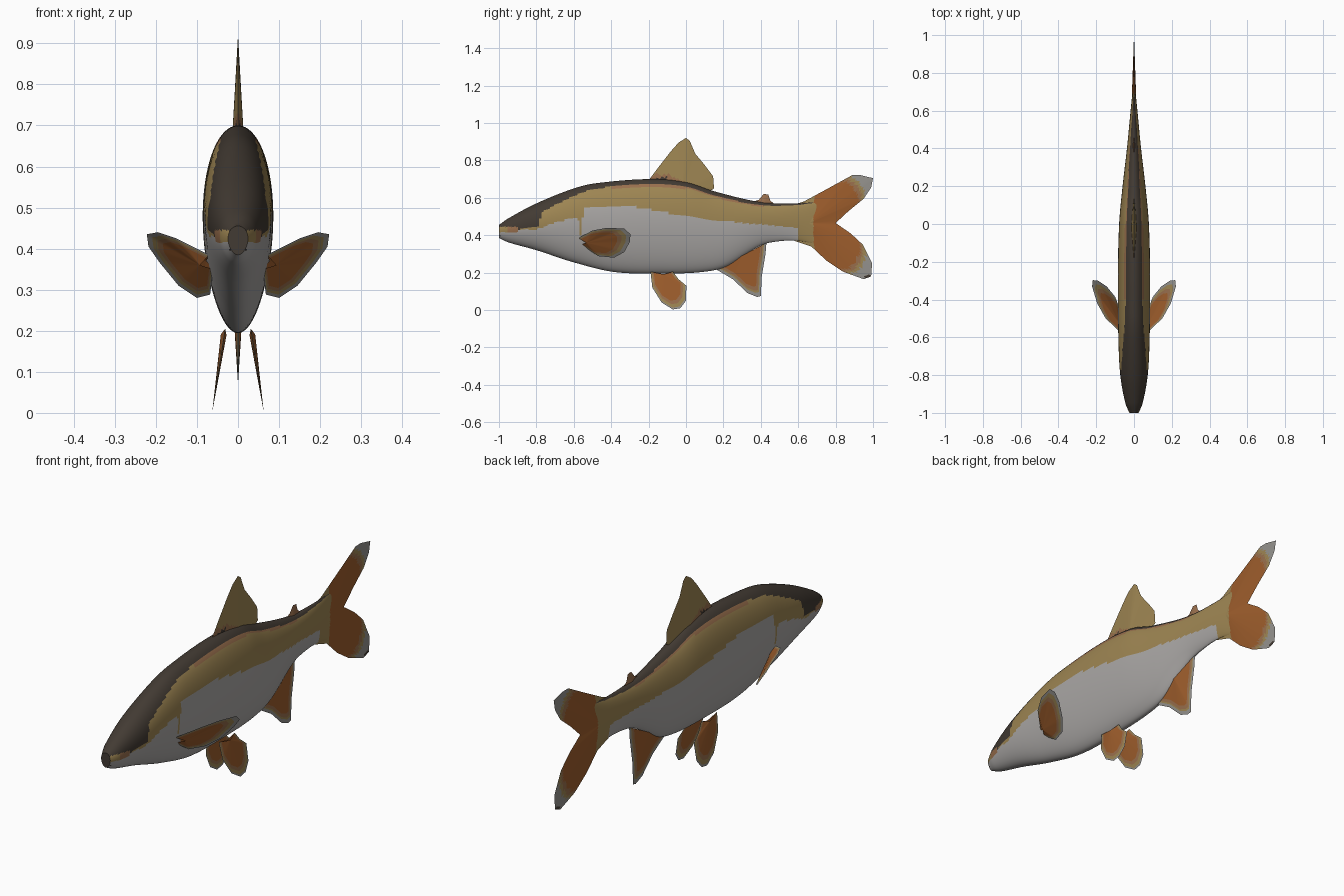
import bpy, bmesh, math
from mathutils import Vector

cube = bpy.data.objects.get("Cube")
if cube:
    bpy.data.objects.remove(cube)

# ---- flat colours ----
COLOURS = {
    "dark_back": (0.055, 0.043, 0.033),
    "ochre": (0.34, 0.235, 0.085),
    "silver_belly": (0.40, 0.385, 0.375),
    "fin_orange": (0.34, 0.11, 0.025),
    "tan": (0.32, 0.16, 0.075),
    "fin_grey": (0.30, 0.29, 0.27),
}
MATS = []
for name, rgb in COLOURS.items():
    m = bpy.data.materials.new(name)
    m.use_nodes = True
    m.diffuse_color = (*rgb, 1)
    bsdf = m.node_tree.nodes["Principled BSDF"]
    bsdf.inputs["Base Color"].default_value = (*rgb, 1)
    bsdf.inputs["Roughness"].default_value = 0.8
    MATS.append(m)
DARK, OCHRE, SILVER, ORANGE, TAN, GREY = range(6)


def sample(keys, y, smooth=False):
    """Value at y from (y, value) keys, straight or as a smooth curve."""
    if y <= keys[0][0]:
        return keys[0][1]
    for i in range(len(keys) - 1):
        (a, va), (b, vb) = keys[i], keys[i + 1]
        if y <= b:
            t = (y - a) / (b - a)
            if not smooth:
                return va + (vb - va) * t
            p, n = keys[max(i - 1, 0)], keys[min(i + 2, len(keys) - 1)]
            ta = (vb - p[1]) / (b - p[0]) * (b - a)
            tb = (n[1] - va) / (n[0] - a) * (b - a)
            return ((2*t**3 - 3*t*t + 1) * va + (t**3 - 2*t*t + t) * ta
                    + (3*t*t - 2*t**3) * vb + (t**3 - t*t) * tb)
    return keys[-1][1]


def finish(bm, name, angle):
    bmesh.ops.recalc_face_normals(bm, faces=bm.faces)
    me = bpy.data.meshes.new(name)
    bm.to_mesh(me)
    bm.free()
    for m in MATS:
        me.materials.append(m)
    ob = bpy.data.objects.new(name, me)
    bpy.context.collection.objects.link(ob)
    bpy.ops.object.select_all(action="DESELECT")
    ob.select_set(True)
    bpy.context.view_layer.objects.active = ob
    bpy.ops.object.shade_smooth_by_angle(angle=math.radians(angle))
    return ob


# ---- body: oval sections lofted from nose to tail root ----
TOP = [(-1, .455), (-.95, .49), (-.8, .57), (-.6, .65), (-.48, .678), (-.2, .70),
       (0, .685), (.15, .635), (.4, .577), (.6, .57), (.7, .58)]
BOTTOM = [(-1, .385), (-.95, .362), (-.8, .32), (-.6, .255), (-.38, .203), (-.1, .195),
          (.1, .205), (.22, .235), (.4, .345), (.5, .368), (.6, .37), (.7, .35)]
WIDTH = [(-1, .024), (-.95, .045), (-.8, .072), (-.6, .082), (-.3, .085),
         (0, .078), (.2, .06), (.4, .037), (.6, .018), (.7, .008)]
# Lower limit of the ochre band, with the gill edge dropping down
OCHRE_LOW = [(-1, .43), (-.8, .43), (-.72, .46), (-.6, .495), (-.575, .48), (-.572, .40),
             (-.556, .40), (-.55, .55), (-.3, .557), (-.1, .52), (.2, .475), (.6, .44)]
# Depth of the dark cap below the back line
CAP = [(-1, .03), (-.9, .09), (-.79, .125), (-.77, .06), (-.5, .028), (0, .028), (.4, .016), (.68, .005)]


def body_colour(c):
    x, y, z = abs(c.x), c.y, c.z
    depth = sample(TOP, y, True) - z
    cap = sample(CAP, y)
    if y < -.985 and x < .02 and .395 < z < .44:      # mouth
        return DARK
    if y < -.9 and .415 < z < .445:                   # lip
        return TAN if y > -.95 else OCHRE
    if depth < cap:
        return DARK
    if -.4 < y < .42 and depth < cap + (.016 if y < 0 else .008):
        return TAN
    if y > .6 or z > sample(OCHRE_LOW, y):
        return OCHRE
    return SILVER


RINGS, SIDES = 150, 96
bm = bmesh.new()
loops = []
for i in range(RINGS + 1):
    y = -1 + 1.7 * i / RINGS
    top, low, w = (sample(k, y, True) for k in (TOP, BOTTOM, WIDTH))
    ring = []
    for j in range(SIDES):
        a = math.tau * j / SIDES
        x = w * math.sin(a) * (1 + .14 * math.cos(a))
        ring.append(bm.verts.new((x, y, (top + low) / 2 + (top - low) / 2 * math.cos(a))))
    loops.append(ring)
for r, s in zip(loops, loops[1:]):
    for j in range(SIDES):
        k = (j + 1) % SIDES
        bm.faces.new((r[j], r[k], s[k], s[j]))
for ring, inset in ((loops[0], .6), (loops[-1], 0)):
    cap = bm.faces.new(ring)
    if inset:
        bmesh.ops.inset_region(bm, faces=[cap], thickness=.008)
for f in bm.faces:
    f.material_index = body_colour(f.calc_center_median())
finish(bm, "body", 40)


# ---- fins: lens-thin plates spreading from a root point ----
def bands(a, b, c):
    """Orange core, then tan, ochre and grey towards the rim."""
    return lambda s, p: ORANGE if s < a else TAN if s < b else OCHRE if s < c else GREY


def fin(name, root, outline, thick, colour, rings=20, split=4):
    root = Vector(root)
    pts = [Vector(p) for p in outline]
    normal = Vector()
    for p, q in zip(pts, pts[1:]):
        normal += (p - root).cross(q - root)
    normal.normalize()
    # Finer rim between the outline points
    rim = [p.lerp(q, k / split) for p, q in zip(pts, pts[1:]) for k in range(split)] + [pts[-1]]
    bm = bmesh.new()
    edge = [bm.verts.new(p) for p in rim]
    for side in (1, -1):
        centre = bm.verts.new(root + normal * thick * side)
        grid = []
        for i in range(1, rings):
            s = i / rings
            off = normal * thick * (1 - s) * side
            grid.append([bm.verts.new(root.lerp(p, s) + off) for p in rim])
        grid.append(edge)
        for j in range(len(rim) - 1):
            f = [bm.faces.new((centre, grid[0][j], grid[0][j + 1]))]
            for r, t in zip(grid, grid[1:]):
                f.append(bm.faces.new((r[j], t[j], t[j + 1], r[j + 1])))
            for i, face in enumerate(f):
                face.material_index = colour((i + .5) / rings, face.calc_center_median())
    return finish(bm, name, 50)


def flat(points):
    return [(0, y, z) for y, z in points]


def dorsal_colour(s, p):
    if p.y < -.1 and p.z < .69 + (p.y + .2) * .25:
        return DARK
    return TAN if p.z < .725 - max(p.y + .1, 0) * .45 else OCHRE


def tail_colour(s, p):
    if p.y < .68:
        return OCHRE
    if p.y > .95 and p.z < .185:
        return DARK
    r = math.hypot(p.y - .62, p.z - .45) + max(0, s - .8) * .12
    return ORANGE if r < .34 else TAN if r < .365 else OCHRE if r < .39 else GREY


fin("dorsal_fin", (0, -.02, .64),
    flat([(-.21, .68), (-.15, .76), (-.08, .85), (-.04, .895), (0, .92), (.02, .905),
          (.05, .835), (.1, .775), (.145, .715), (.15, .65), (.11, .625)]), .016, dorsal_colour)
fin("adipose_fin", (0, .41, .56),
    flat([(.35, .575), (.39, .59), (.415, .62), (.44, .618), (.45, .585), (.47, .57)]),
    .008, lambda s, p: TAN, 6, 2)
fin("tail_fin", (0, .66, .465),
    flat([(.58, .565), (.63, .58), (.75, .645), (.89, .722), (.93, .722), (1, .705), (.99, .655),
          (.95, .595), (.87, .53), (.8, .465), (.88, .41), (.945, .35), (.995, .25),
          (.99, .18), (.95, .165), (.84, .205), (.75, .265), (.67, .34), (.58, .37)]),
    .012, tail_colour, 28)
fin("anal_fin", (0, .30, .29),
    flat([(.14, .23), (.25, .165), (.33, .09), (.38, .07), (.4, .075), (.405, .18),
          (.425, .3), (.43, .36)]), .014, bands(.74, .83, .92))

# Paired fins
for sx, side in ((1, "left"), (-1, "right")):
    pectoral = [(.07, -.575, .385), (.15, -.5, .425), (.195, -.42, .44), (.222, -.33, .435),
                (.218, -.297, .405), (.19, -.30, .365), (.145, -.33, .31), (.1, -.385, .28),
                (.068, -.47, .288), (.06, -.56, .35)]
    fin(side + "_pectoral_fin", (sx * .085, -.53, .365),
        [(sx * x, y, z) for x, y, z in pectoral], .01, bands(.72, .82, .92))
    pelvic = [(-.19, .205), (-.18, .12), (-.13, .04), (-.07, .003), (-.03, .01), (0, .05),
              (.002, .13), (-.04, .165), (-.07, .205)]
    fin(side + "_pelvic_fin", (sx * .035, -.12, .19),
        [(sx * (.032 + (.2 - z) * .155), y, z) for y, z in pelvic], .007, bands(.74, .84, .93))
